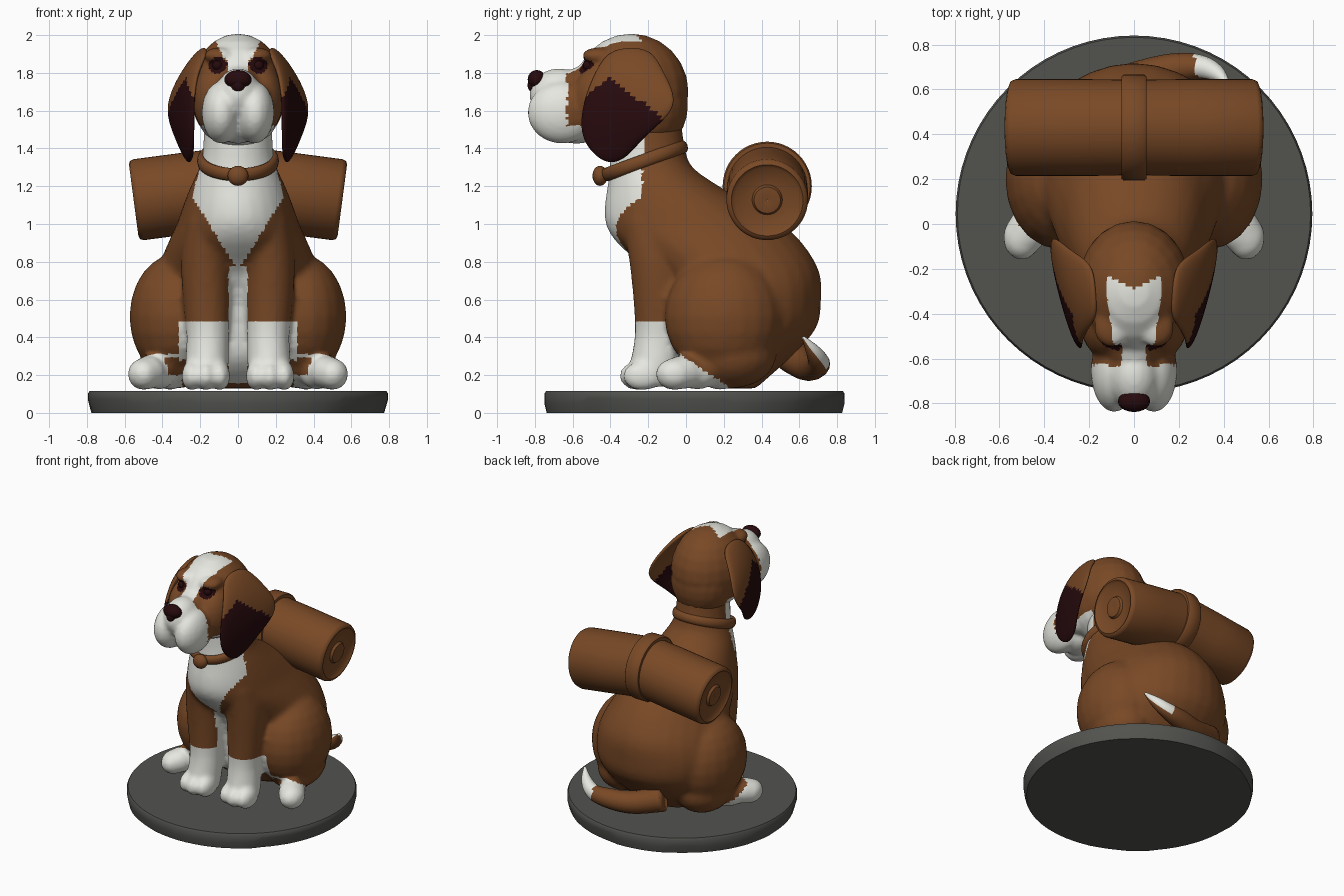
import bpy, bmesh, math, random
from mathutils import Matrix, Vector

if "Cube" in bpy.data.objects:
    bpy.data.objects.remove(bpy.data.objects["Cube"])

random.seed(4)


def material(name, rgb):
    m = bpy.data.materials.new(name)
    m.diffuse_color = (*rgb, 1)
    m.use_nodes = True
    m.node_tree.nodes["Principled BSDF"].inputs["Base Color"].default_value = m.diffuse_color
    return m


MATS = [material("brown", (0.19, 0.066, 0.019)), material("cream_white", (0.8, 0.8, 0.75)),
        material("dark_maroon", (0.02, 0.003, 0.004)), material("stone_grey", (0.085, 0.087, 0.078))]
BROWN, WHITE, DARK, GREY = range(4)


def new_object(name, bm, colour=BROWN):
    bmesh.ops.recalc_face_normals(bm, faces=bm.faces)
    me = bpy.data.meshes.new(name)
    bm.to_mesh(me)
    bm.free()
    ob = bpy.data.objects.new(name, me)
    bpy.context.collection.objects.link(ob)
    for m in MATS:
        me.materials.append(m)
    paint(ob, lambda c, n: colour)
    return ob


def paint(ob, rule):
    for p in ob.data.polygons:
        p.material_index = rule(p.center, p.normal)
        p.use_smooth = True


def bake(ob):
    """Replace the mesh by its modified result."""
    dg = bpy.context.evaluated_depsgraph_get()
    me = bpy.data.meshes.new_from_object(ob.evaluated_get(dg))
    ob.modifiers.clear()
    ob.data = me
    me.materials.clear()
    for m in MATS:
        me.materials.append(m)


def blob(bm, x, y, z, rx, ry, rz):
    bmesh.ops.create_uvsphere(bm, u_segments=20, v_segments=12, radius=1,
                              matrix=Matrix.Translation((x, y, z)) @ Matrix.Diagonal((rx, ry, rz, 1)))


def skin(bm, rows, caps=True):
    """Join equal rings of points into a tube."""
    rings = [[bm.verts.new(p) for p in row] for row in rows]
    n = len(rings[0])
    for a, b in zip(rings, rings[1:]):
        for k in range(n):
            bm.faces.new((a[k], a[(k + 1) % n], b[(k + 1) % n], b[k]))
    if caps:
        bm.faces.new(rings[0][::-1])
        bm.faces.new(rings[-1])
    return rings


def spline(keys, steps):
    """Smooth interpolation through key tuples."""
    k = [keys[0], *keys, keys[-1]]
    out = []
    for i in range(len(keys) - 1):
        for j in range(steps):
            t = j / steps
            out.append([b + 0.5 * t * (c - a + t * (2 * a - 5 * b + 4 * c - d + t * (3 * (b - c) + d - a)))
                        for a, b, c, d in zip(*k[i:i + 4])])
    return out + [list(keys[-1])]


def circle(n):
    return [(math.cos(2 * math.pi * k / n), math.sin(2 * math.pi * k / n)) for k in range(n)]


def stack(bm, keys, steps=3):
    """Vertical form from level ovals (x, y, z, half width, half depth)."""
    skin(bm, [[(x + c * rx, y + s * ry, z) for c, s in circle(28)] for x, y, z, rx, ry in spline(keys, steps)])


def lathe(bm, profile, frame, seg=48, caps=False):
    """Revolve (s, r) points around the frame's x axis."""
    return skin(bm, [[frame @ Vector((s, r * a, r * b)) for a, b in circle(seg)] for s, r in profile], caps)


def fuse(name, bm, voxel, smooth):
    """Merge overlapping forms into one smooth skin."""
    ob = new_object(name, bm)
    r = ob.modifiers.new("fuse", 'REMESH')
    r.mode = 'VOXEL'
    r.voxel_size = voxel
    s = ob.modifiers.new("smooth", 'SMOOTH')
    s.factor = 0.5
    s.iterations = smooth
    bake(ob)
    return ob


def sharpen(ob, deg):
    bpy.ops.object.select_all(action='DESELECT')
    ob.select_set(True)
    bpy.context.view_layer.objects.active = ob
    bpy.ops.object.shade_smooth_by_angle(angle=math.radians(deg))


# body: torso and neck
bm = bmesh.new()
stack(bm, [(0, 0.26, 0.13, 0.2, 0.11), (0, 0.24, 0.2, 0.32, 0.21), (0, 0.25, 0.3, 0.41, 0.31),
           (0, 0.3, 0.45, 0.45, 0.39), (0, 0.295, 0.6, 0.465, 0.42), (0, 0.25, 0.75, 0.43, 0.455),
           (0, 0.125, 0.9, 0.37, 0.49), (0, 0.04, 1.0, 0.325, 0.465), (0, -0.04, 1.1, 0.29, 0.39),
           (0, -0.12, 1.2, 0.25, 0.295), (0, -0.185, 1.3, 0.205, 0.22), (0, -0.205, 1.4, 0.185, 0.2),
           (0, -0.22, 1.58, 0.18, 0.19)])
for s in (-1, 1):
    # haunches and hind feet
    blob(bm, 0.33 * s, 0.2, 0.51, 0.245, 0.315, 0.33)
    blob(bm, 0.32 * s, 0.24, 0.31, 0.2, 0.24, 0.18)
    for x, y, z, r in [(0.36, 0.18, 0.2, 0.08), (0.42, 0.06, 0.215, 0.092), (0.47, -0.02, 0.215, 0.09), (0.5, -0.06, 0.205, 0.085)]:
        blob(bm, x * s, y, z, r, r * 1.2, r)
    # front legs and paws
    stack(bm, [(0.165 * s, -0.17, 0.14, 0.1, 0.11), (0.165 * s, -0.165, 0.25, 0.115, 0.13),
               (0.16 * s, -0.15, 0.4, 0.112, 0.122), (0.165 * s, -0.145, 0.55, 0.122, 0.13),
               (0.17 * s, -0.14, 0.8, 0.132, 0.16), (0.15 * s, -0.14, 1.02, 0.13, 0.2)])
    for i in (-1, 0, 1):
        blob(bm, 0.17 * s + i * 0.075, -0.25 + abs(i) * 0.02, 0.195, 0.055, 0.105, 0.078)
body = fuse("body", bm, 0.019, 5)


def body_rule(c, n):
    x = abs(c.x)
    if c.z < 0.48 and x < 0.32 and c.y < -0.015:
        return WHITE
    if c.z < 0.31 and x > 0.3 and c.y < 0.24 - (c.z - 0.13) * 1.5 and (c.y < -0.03 or x > 0.4 or c.z < 0.2):
        return WHITE
    if c.z > 1.3:
        return WHITE if c.y < -0.22 else BROWN
    if c.z > 0.78:
        return WHITE if x < 0.03 + 0.62 * (c.z - 0.8) and c.y < -0.23 else BROWN
    return WHITE if x < 0.05 and n.y < 0 and c.y < 0.1 else BROWN


paint(body, body_rule)

# head: skull, muzzle, chin, cheeks, hanging lips and brows
bm = bmesh.new()
blob(bm, 0, -0.29, 1.7, 0.255, 0.305, 0.308)
blob(bm, 0, -0.2, 1.63, 0.225, 0.212, 0.25)
blob(bm, 0, -0.53, 1.7, 0.13, 0.15, 0.14)
blob(bm, 0, -0.67, 1.687, 0.117, 0.16, 0.137)
blob(bm, 0, -0.58, 1.51, 0.11, 0.15, 0.085)
for s in (-1, 1):
    blob(bm, 0.12 * s, -0.44, 1.66, 0.12, 0.16, 0.19)
    blob(bm, 0.088 * s, -0.655, 1.59, 0.105, 0.185, 0.165)
    blob(bm, 0.1 * s, -0.46, 1.89, 0.08, 0.09, 0.045)
head = fuse("head", bm, 0.015, 4)


def head_rule(c, n):
    x = abs(c.x)
    if c.y < -0.4 and ((x - 0.108) / 0.05) ** 2 + ((c.z - 1.84) / 0.042) ** 2 < 1:
        return DARK
    if c.y < -0.63 or (c.z < 1.52 and c.y < -0.22) or (x < 0.055 and c.y < -0.48):
        return WHITE
    if c.z > 1.87 and x < 0.07 + 0.5 * (c.z - 1.87) and c.y < -0.29 + 0.5 * min(x, 0.12):
        return WHITE
    return BROWN


paint(head, head_rule)

# eyeballs seated on the head surface
for s, side in ((-1, "left"), (1, "right")):
    spot = Vector((0.108 * s, -0.9, 1.84))
    front = min(v.co.y for v in head.data.vertices if math.hypot(v.co.x - spot.x, v.co.z - spot.z) < 0.03)
    bm = bmesh.new()
    blob(bm, spot.x, front + 0.025, spot.z, 0.028, 0.028, 0.028)
    new_object("eye_" + side, bm, DARK)

# nose
bm = bmesh.new()
blob(bm, 0, -0.79, 1.765, 0.072, 0.048, 0.05)
blob(bm, 0, -0.795, 1.735, 0.04, 0.044, 0.045)
new_object("nose", bm, DARK)

# ears: flared flaps, rows from the top down, each front to back
rows = [[(.16, -.42, 1.91), (.17, -.3, 1.945), (.18, -.17, 1.92)],
        [(.22, -.49, 1.80), (.27, -.32, 1.83), (.29, -.11, 1.80)],
        [(.235, -.56, 1.63), (.32, -.33, 1.67), (.39, -.01, 1.62)],
        [(.235, -.57, 1.45), (.29, -.4, 1.47), (.34, -.20, 1.48)],
        [(.25, -.46, 1.34), (.255, -.39, 1.31), (.27, -.31, 1.35)]]
for s, side in ((-1, "left"), (1, "right")):
    bm = bmesh.new()
    g = [[bm.verts.new((p[0] * s, p[1], p[2])) for p in row] for row in rows]
    for a, b in zip(g, g[1:]):
        for k in range(2):
            bm.faces.new((a[k], a[k + 1], b[k + 1], b[k]))
    ear = new_object("ear_" + side, bm)
    m = ear.modifiers.new("thickness", 'SOLIDIFY')
    m.thickness = 0.045
    m.offset = 0
    ear.modifiers.new("round", 'SUBSURF').levels = 3
    bake(ear)
    paint(ear, lambda c, n: DARK if c.z < 1.78 - 0.8 * abs(c.y + 0.4) else BROWN)

# tail curling round to the right with a white tip
bm = bmesh.new()
path = spline([(-0.2, 0.56, 0.3, 0.09), (0, 0.64, 0.25, 0.08), (0.17, 0.69, 0.255, 0.07),
               (0.29, 0.7, 0.275, 0.055), (0.37, 0.67, 0.33, 0.038), (0.42, 0.62, 0.4, 0.008)], 5)
rows = []
for i, p in enumerate(path):
    t = (Vector(path[min(i + 1, len(path) - 1)][:3]) - Vector(path[max(i - 1, 0)][:3])).normalized()
    u = t.cross(Vector((0, 0, 1))).normalized()
    rows.append([Vector(p[:3]) + p[3] * (a * u + b * u.cross(t)) for a, b in circle(16)])
skin(bm, rows)
tail = new_object("tail", bm)
paint(tail, lambda c, n: WHITE if c.x > 0.27 and n.y + n.z > -0.2 else BROWN)

# collar and its round tag
bm = bmesh.new()
tilt = Matrix.Translation((0, -0.22, 1.335)) @ Matrix.Rotation(math.radians(20), 4, 'X')
turn = tilt @ Matrix.Diagonal((0.93, 1.04, 1, 1)) @ Matrix.Rotation(math.radians(90), 4, 'Y')
lathe(bm, [(0.036 * a, 0.208 + 0.025 * b) for a, b in circle(12) + [(1, 0)]], turn)
bmesh.ops.remove_doubles(bm, verts=bm.verts, dist=0.0005)
new_object("collar", bm)
bm = bmesh.new()
blob(bm, 0, -0.455, 1.255, 0.055, 0.04, 0.053)
new_object("collar_tag", bm)

# bedroll: two halves sagging from the middle, with rolled ends
bm = bmesh.new()
profile = [(0, 0.213), (0.25, 0.216), (0.53, 0.216), (0.55, 0.208), (0.557, 0.19), (0.54, 0.172),
           (0.535, 0.08), (0.552, 0.07), (0.556, 0.045), (0.55, 0.002)]
for s in (-1, 1):
    lathe(bm, profile, Matrix.Translation((0, 0.43, 1.198)) @ Matrix.Diagonal((s, 1, 1, 1))
          @ Matrix.Rotation(math.radians(7.5), 4, 'Y'))
sharpen(new_object("bedroll", bm), 50)

# strap round the middle of the bedroll
bm = bmesh.new()
lathe(bm, [(-0.055, 0.2), (-0.055, 0.228), (-0.045, 0.236), (0.045, 0.236), (0.055, 0.228), (0.055, 0.2)],
      Matrix.Translation((0, 0.43, 1.2)))
sharpen(new_object("bedroll_strap", bm), 50)

# round stone base with a worn, chipped rim
bm = bmesh.new()
up = Matrix.Translation((0, 0.045, 0)) @ Matrix.Rotation(math.radians(-90), 4, 'Y')
rings = lathe(bm, [(0, 0.785), (0.045, 0.795), (0.1, 0.795), (0.115, 0.787)], up, 72, True)
for k in range(72):
    if k % 3 == 0:
        chip = random.uniform(0, 0.035)
    rings[1][k].co.z += chip
    rings[0][k].co.x *= 1 - chip * 0.5
    rings[0][k].co.y = 0.045 + (rings[0][k].co.y - 0.045) * (1 - chip * 0.5)
sharpen(new_object("stone_base", bm, GREY), 30)
